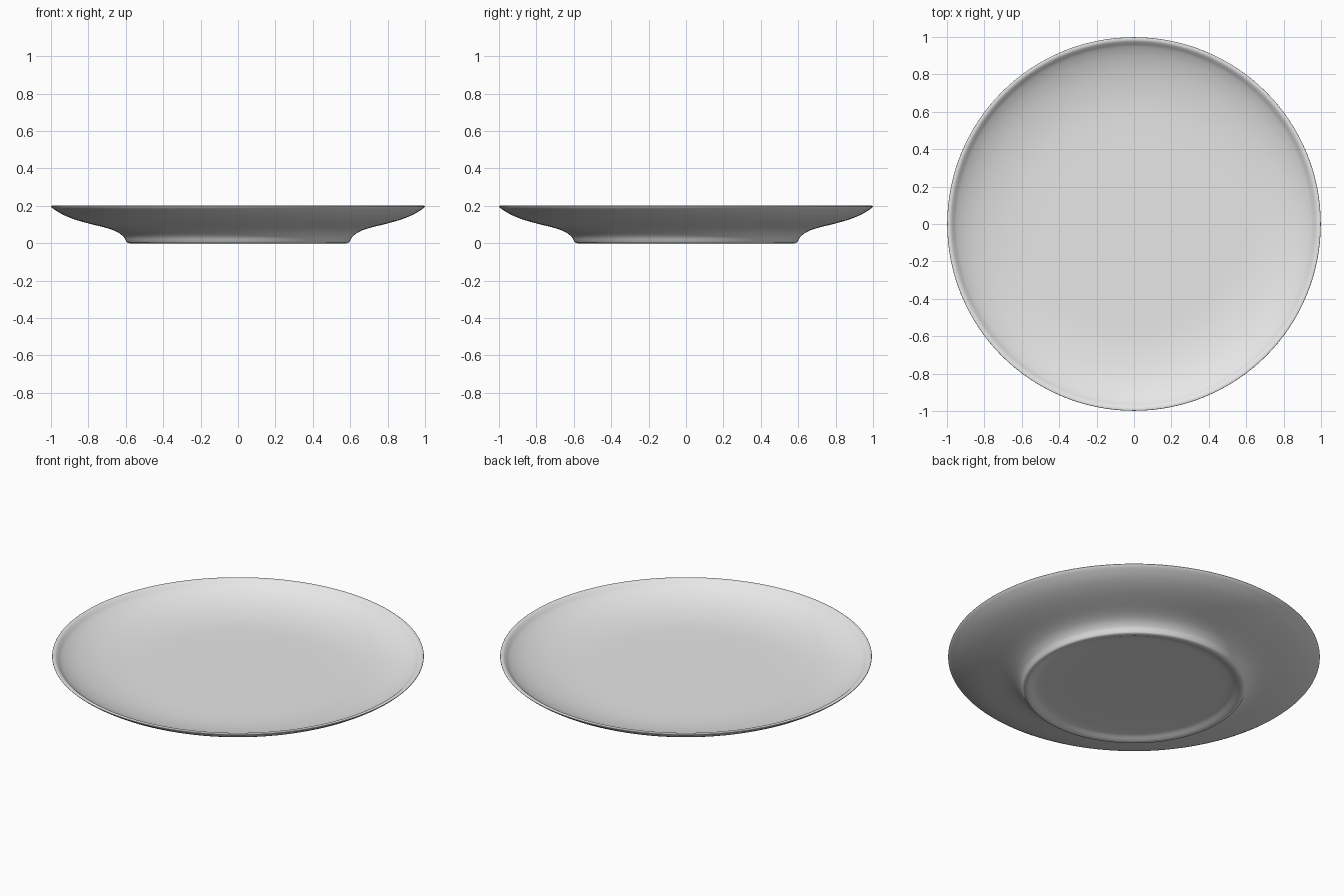
import bpy, bmesh, math
from mathutils import Vector

if "Cube" in bpy.data.objects:
    bpy.data.objects.remove(bpy.data.objects["Cube"])

SEGMENTS = 128

# Half cross-section (radius, height): underside centre -> foot -> rim -> inner floor
PROFILE = [
    (0, 0.022), (0.30, 0.022), (0.48, 0.021), (0.53, 0.016), (0.56, 0.004),
    (0.577, 0.0), (0.592, 0.003), (0.600, 0.014), (0.612, 0.034), (0.645, 0.060),
    (0.70, 0.081), (0.78, 0.101), (0.86, 0.123), (0.93, 0.150), (0.98, 0.179),
    (0.998, 0.194), (0.998, 0.199), (0.992, 0.201), (0.980, 0.199), (0.968, 0.190),
    (0.95, 0.174), (0.90, 0.147), (0.83, 0.122), (0.75, 0.104), (0.66, 0.092),
    (0.56, 0.087), (0.40, 0.086), (0, 0.086),
]


def smooth_path(points, steps=3):
    """Centripetal-style smoothing through the profile points."""
    pts = [Vector(p) for p in points]
    out = []
    for i in range(len(pts) - 1):
        a, b = pts[i], pts[i + 1]
        length = (b - a).length

        def tangent(k):
            lo, hi = pts[max(k - 1, 0)], pts[min(k + 1, len(pts) - 1)]
            return (hi - lo).normalized() * length

        ta, tb = tangent(i), tangent(i + 1)
        for s in range(steps):
            t = s / steps
            out.append(a * (2*t**3 - 3*t**2 + 1) + ta * (t**3 - 2*t**2 + t)
                       + b * (3*t**2 - 2*t**3) + tb * (t**3 - t**2))
    return out + [pts[-1]]


# Plate: the profile turned around the vertical axis
bm = bmesh.new()
verts = [bm.verts.new((max(p.x, 0), 0, max(p.y, 0))) for p in smooth_path(PROFILE)]
edges = [bm.edges.new(pair) for pair in zip(verts, verts[1:])]
bmesh.ops.spin(bm, geom=verts + edges, cent=(0, 0, 0), axis=(0, 0, 1),
               angle=math.tau, steps=SEGMENTS, use_duplicate=False)
bmesh.ops.remove_doubles(bm, verts=bm.verts, dist=1e-5)
bmesh.ops.recalc_face_normals(bm, faces=bm.faces)
for f in bm.faces:
    f.smooth = True
mesh = bpy.data.meshes.new("plate")
bm.to_mesh(mesh)
bm.free()
plate = bpy.data.objects.new("plate", mesh)
bpy.context.collection.objects.link(plate)

# Glaze colour
glaze = bpy.data.materials.new("pale_grey_glaze")
glaze.diffuse_color = (0.8, 0.8, 0.8, 1)
glaze.use_nodes = True
glaze.node_tree.nodes["Principled BSDF"].inputs["Base Color"].default_value = glaze.diffuse_color
mesh.materials.append(glaze)
